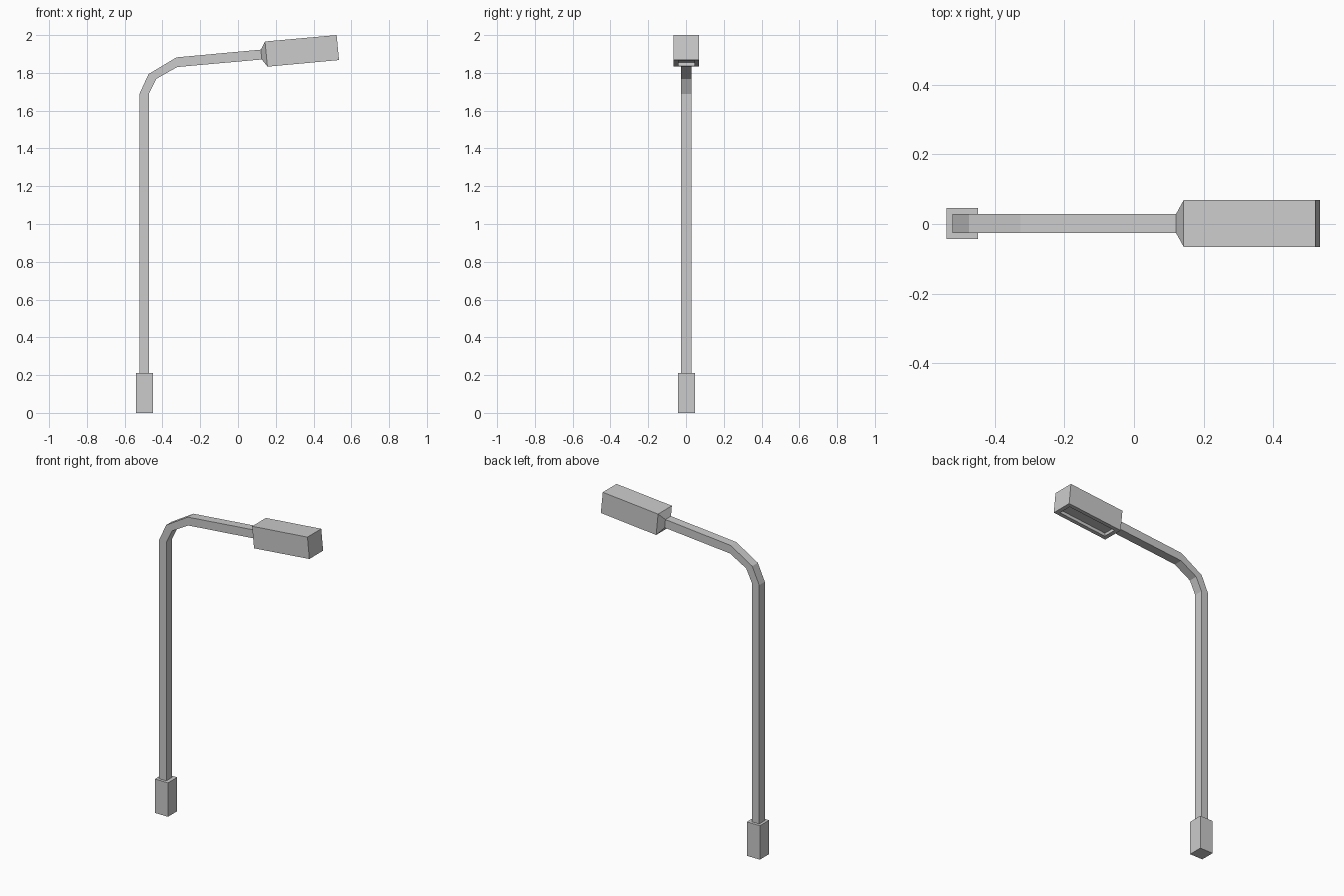
import bpy, bmesh

if "Cube" in bpy.data.objects:
    bpy.data.objects.remove(bpy.data.objects["Cube"])

Y0 = 0.0015  # slight sideways centre of the model


def loft(name, sections, cap_start=False, cap_end=False, recess=None):
    """Join rectangular sections (xa, za, xb, zb, half_width) given in the xz plane."""
    bm = bmesh.new()
    rings = []
    for xa, za, xb, zb, w in sections:
        rings.append([bm.verts.new(p) for p in (
            (xa, Y0 - w, za), (xb, Y0 - w, zb), (xb, Y0 + w, zb), (xa, Y0 + w, za))])
    for a, b in zip(rings, rings[1:]):
        for i in range(4):
            j = (i + 1) % 4
            bm.faces.new((a[i], a[j], b[j], b[i]))
    if cap_start:
        bm.faces.new(rings[0][::-1])
    if cap_end:
        bm.faces.new(rings[-1])
    bmesh.ops.recalc_face_normals(bm, faces=bm.faces)
    if recess:
        # sunken panel in the largest downward face
        rim, depth = recess
        bm.normal_update()
        face = max((f for f in bm.faces if f.normal.z < -0.9), key=lambda f: f.calc_area())
        bmesh.ops.inset_individual(bm, faces=[face], thickness=rim, use_even_offset=True)
        up = -face.normal * depth
        ext = bmesh.ops.extrude_discrete_faces(bm, faces=[face])["faces"][0]
        bmesh.ops.translate(bm, verts=ext.verts[:], vec=up)
    me = bpy.data.meshes.new(name)
    bm.to_mesh(me)
    bm.free()
    ob = bpy.data.objects.new(name, me)
    bpy.context.collection.objects.link(ob)
    return ob


# square foot with a ledge running in to the pole
loft("base", [
    (-0.539, 0, -0.449, 0, 0.045),
    (-0.539, 0.21, -0.449, 0.21, 0.045),
    (-0.522, 0.21, -0.472, 0.21, 0.0275),
], cap_start=True)

# upright pole, bend and arm
loft("pole_and_arm", [
    (-0.522, 0.21, -0.472, 0.21, 0.0275),
    (-0.522, 1.688, -0.472, 1.688, 0.0275),
    (-0.474, 1.793, -0.433, 1.768, 0.0275),
    (-0.326, 1.882, -0.322, 1.831, 0.0275),
    (0.121, 1.923, 0.126, 1.871, 0.0275),
])

# lamp housing: tapered collar, box and recessed light panel underneath
loft("lamp_head", [
    (0.121, 1.923, 0.126, 1.871, 0.0275),
    (0.143, 1.966, 0.156, 1.833, 0.0675),
    (0.522, 2.0, 0.535, 1.868, 0.0675),
], cap_end=True, recess=(0.025, 0.02))
